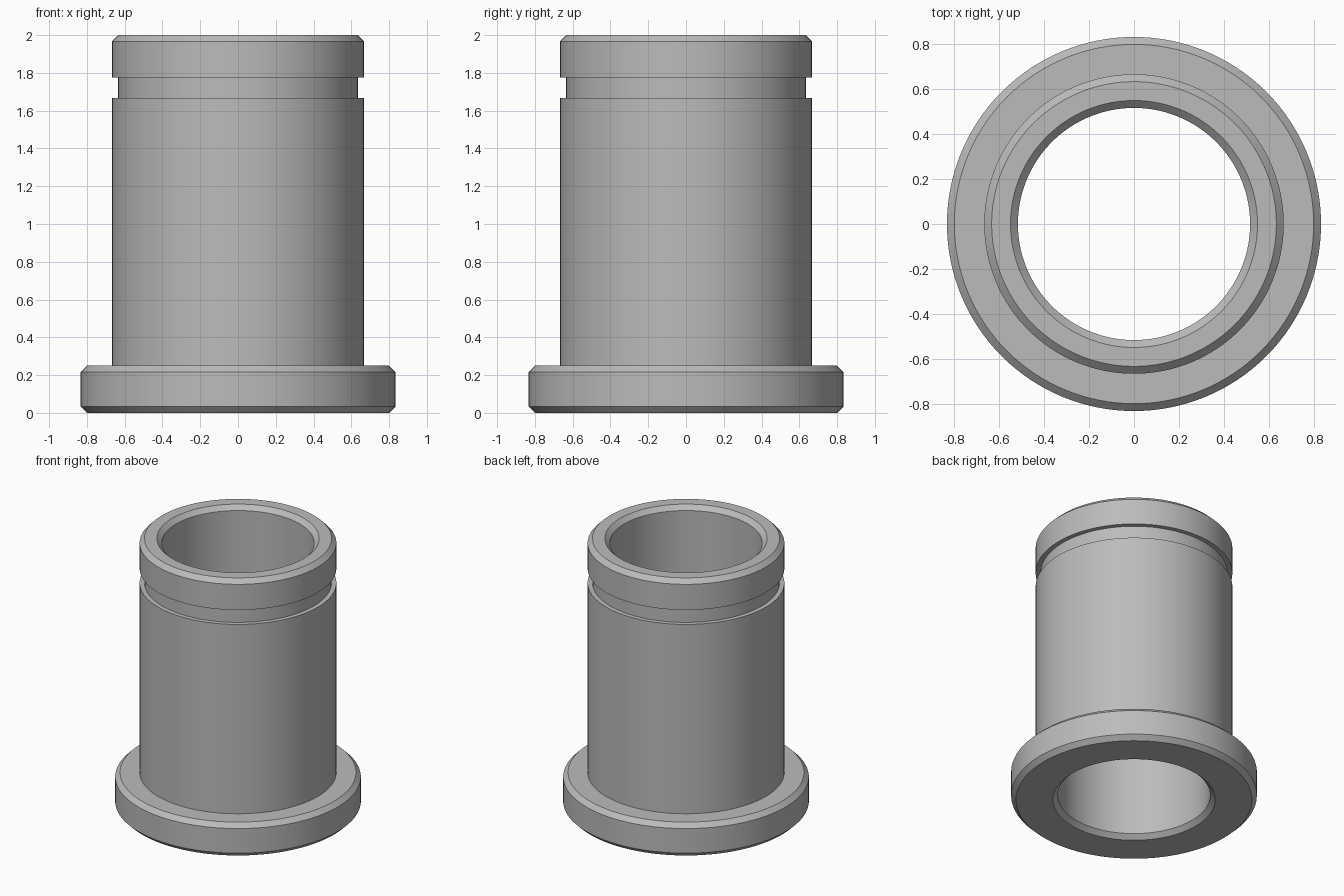
import bpy
import bmesh
import math

if "Cube" in bpy.data.objects:
    bpy.data.objects.remove(bpy.data.objects["Cube"])

SEGMENTS = 128

# Closed cross-section (radius, height): up the outside, down the bore
profile = [
    (0.55, 0.0), (0.80, 0.0), (0.833, 0.033), (0.833, 0.217), (0.80, 0.25),  # flange
    (0.667, 0.25), (0.667, 1.667),                                           # sleeve
    (0.634, 1.667), (0.634, 1.775),                                          # ring groove
    (0.667, 1.775), (0.667, 1.967), (0.634, 2.0),                            # collar
    (0.55, 2.0), (0.517, 1.967), (0.517, 0.033),                             # bore
]

steel = bpy.data.materials.new("steel grey")
steel.diffuse_color = (0.5, 0.5, 0.5, 1.0)
steel.use_nodes = True
steel.node_tree.nodes["Principled BSDF"].inputs["Base Color"].default_value = steel.diffuse_color

# Revolve the cross-section around z
bm = bmesh.new()
rings = []
for i in range(SEGMENTS):
    a = 2 * math.pi * i / SEGMENTS
    rings.append([bm.verts.new((r * math.cos(a), r * math.sin(a), z)) for r, z in profile])
for i in range(SEGMENTS):
    here, there = rings[i], rings[(i + 1) % SEGMENTS]
    for j in range(len(profile)):
        k = (j + 1) % len(profile)
        bm.faces.new((here[j], there[j], there[k], here[k]))
bmesh.ops.recalc_face_normals(bm, faces=bm.faces)

mesh = bpy.data.meshes.new("flanged_bushing")
bm.to_mesh(mesh)
bm.free()
mesh.materials.append(steel)
bushing = bpy.data.objects.new("flanged_bushing", mesh)
bpy.context.collection.objects.link(bushing)

# Smooth round walls, crisp chamfers
bpy.context.view_layer.objects.active = bushing
bushing.select_set(True)
bpy.ops.object.shade_smooth_by_angle(angle=math.radians(30))
